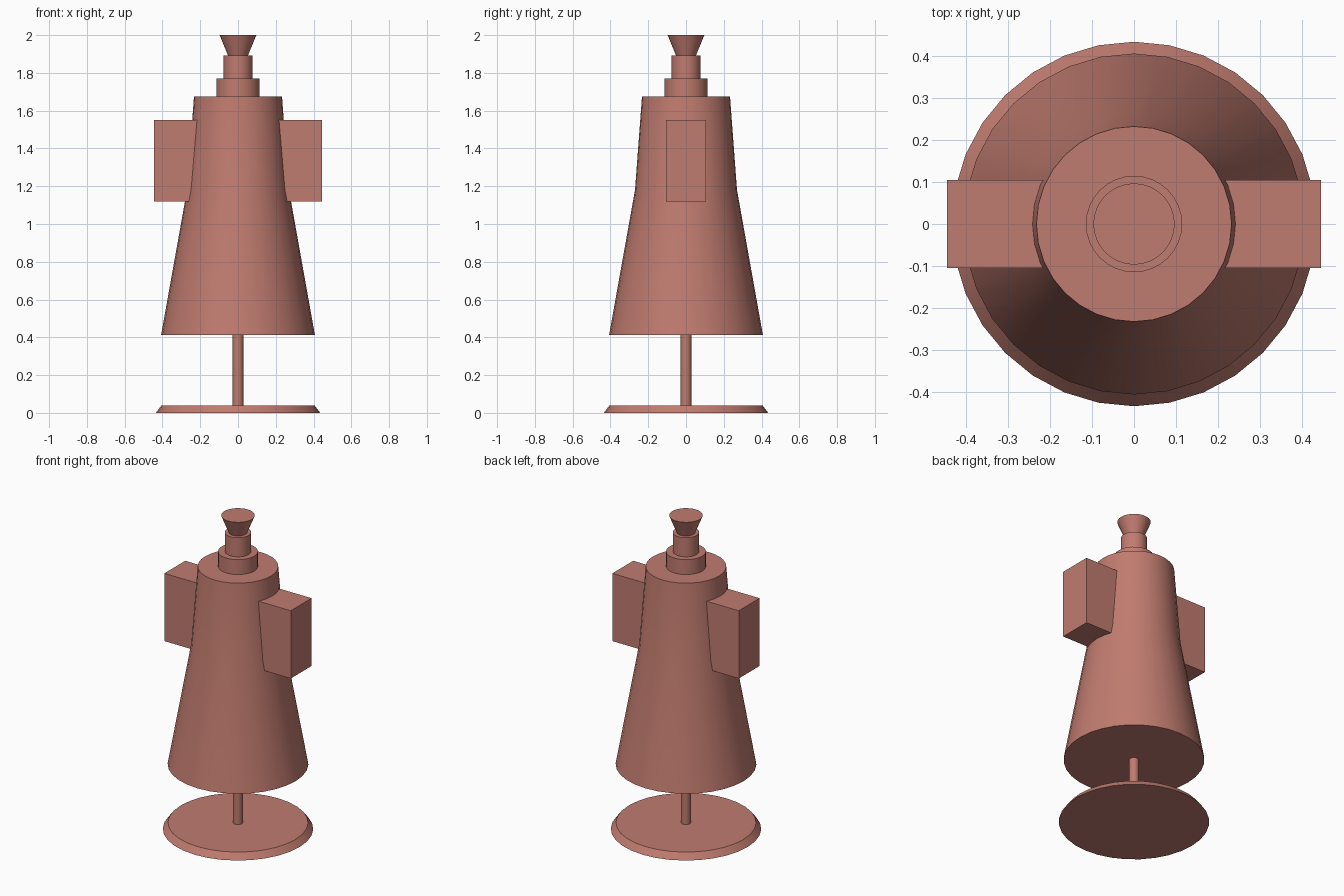
import bpy, bmesh, math

if "Cube" in bpy.data.objects:
    bpy.data.objects.remove(bpy.data.objects["Cube"])

SIDES = 32

clay = bpy.data.materials.new("clay_red")
clay.diffuse_color = (0.53, 0.20, 0.16, 1.0)
clay.use_nodes = True
clay.node_tree.nodes["Principled BSDF"].inputs["Base Color"].default_value = clay.diffuse_color


def finish(name, bm):
    bmesh.ops.recalc_face_normals(bm, faces=bm.faces[:])
    mesh = bpy.data.meshes.new(name)
    bm.to_mesh(mesh)
    bm.free()
    obj = bpy.data.objects.new(name, mesh)
    bpy.context.collection.objects.link(obj)
    mesh.materials.append(clay)
    bpy.ops.object.select_all(action='DESELECT')
    obj.select_set(True)
    bpy.context.view_layer.objects.active = obj
    bpy.ops.object.shade_smooth_by_angle(angle=math.radians(35))
    return obj


def turned(name, profile):
    """Closed round part from a list of (radius, height) rings."""
    bm = bmesh.new()
    rings = []
    for r, z in profile:
        angles = [2 * math.pi * i / SIDES for i in range(SIDES)]
        rings.append([bm.verts.new((r * math.cos(a), r * math.sin(a), z)) for a in angles])
    for low, high in zip(rings, rings[1:]):
        for i in range(SIDES):
            j = (i + 1) % SIDES
            bm.faces.new((low[i], low[j], high[j], high[i]))
    bm.faces.new(rings[0][::-1])
    bm.faces.new(rings[-1])
    return finish(name, bm)


def box(name, x0, x1, y0, y1, z0, z1):
    bm = bmesh.new()
    bmesh.ops.create_cube(bm, size=1)
    for v in bm.verts:
        v.co.x = x1 if v.co.x > 0 else x0
        v.co.y = y1 if v.co.y > 0 else y0
        v.co.z = z1 if v.co.z > 0 else z0
    return finish(name, bm)


# Stand
turned("base_disc", [(0.435, 0.0), (0.405, 0.04)])
turned("stand_pole", [(0.028, 0.03), (0.028, 0.43)])

# Tapered body
turned("body", [(0.407, 0.413), (0.27, 1.18), (0.233, 1.675)])

# Stepped neck and flared cap
turned("lower_collar", [(0.115, 1.665), (0.115, 1.77)])
turned("upper_collar", [(0.076, 1.76), (0.076, 1.892)])
turned("flared_cap", [(0.05, 1.885), (0.097, 2.0)])

# Side blocks
for side, label in ((-1, "left"), (1, "right")):
    x0, x1 = sorted((side * 0.18, side * 0.446))
    box(label + "_side_block", x0, x1, -0.105, 0.105, 1.118, 1.55)
